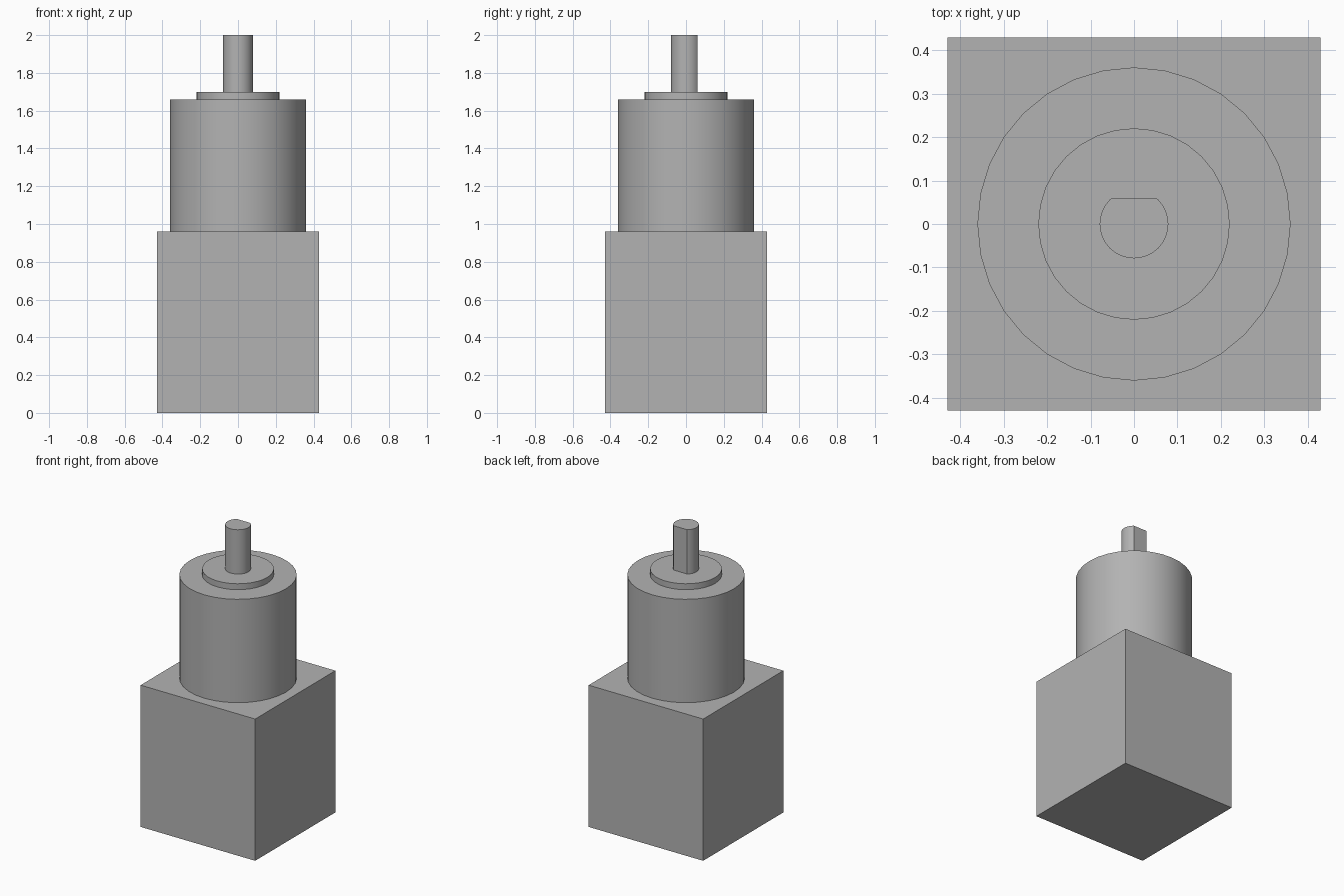
import bpy, bmesh, math
from mathutils import Matrix

cube = bpy.data.objects.get("Cube")
if cube:
    bpy.data.objects.remove(cube, do_unlink=True)

# Single grey metal finish
grey = bpy.data.materials.new("grey metal")
grey.use_nodes = True
colour = (0.45, 0.45, 0.45, 1)
grey.diffuse_color = colour
grey.node_tree.nodes["Principled BSDF"].inputs["Base Color"].default_value = colour


def finish(name, bm, smooth=False):
    bmesh.ops.recalc_face_normals(bm, faces=bm.faces)
    mesh = bpy.data.meshes.new(name)
    bm.to_mesh(mesh)
    bm.free()
    mesh.materials.append(grey)
    obj = bpy.data.objects.new(name, mesh)
    bpy.context.collection.objects.link(obj)
    if smooth:
        bpy.ops.object.select_all(action="DESELECT")
        obj.select_set(True)
        bpy.context.view_layer.objects.active = obj
        bpy.ops.object.shade_smooth_by_angle(angle=math.radians(30))
    return obj


def cylinder(name, radius, bottom, top, flat_y=None, segments=32):
    bm = bmesh.new()
    bmesh.ops.create_cone(bm, cap_ends=True, segments=segments,
                          radius1=radius, radius2=radius, depth=top - bottom,
                          matrix=Matrix.Translation((0, 0, (bottom + top) / 2)))
    # Slice one side off and cap it to form a flat
    if flat_y is not None:
        bmesh.ops.bisect_plane(bm, geom=bm.verts[:] + bm.edges[:] + bm.faces[:],
                               plane_co=(0, flat_y, 0), plane_no=(0, 1, 0),
                               clear_outer=True)
        bmesh.ops.holes_fill(bm, edges=[e for e in bm.edges if e.is_boundary])
    return finish(name, bm, smooth=True)


# Square motor body
HALF, BODY_TOP = 0.429, 0.96
bm = bmesh.new()
bmesh.ops.create_cube(bm, size=1,
                      matrix=Matrix.Translation((0, 0, BODY_TOP / 2))
                      @ Matrix.Diagonal((2 * HALF, 2 * HALF, BODY_TOP, 1)))
finish("motor_body", bm)

# Gearbox, raised collar and D-shaped shaft
cylinder("gearbox_housing", 0.36, BODY_TOP, 1.66)
cylinder("front_collar", 0.22, 1.66, 1.70)
cylinder("output_shaft", 0.079, 1.70, 2.0, flat_y=0.06)
